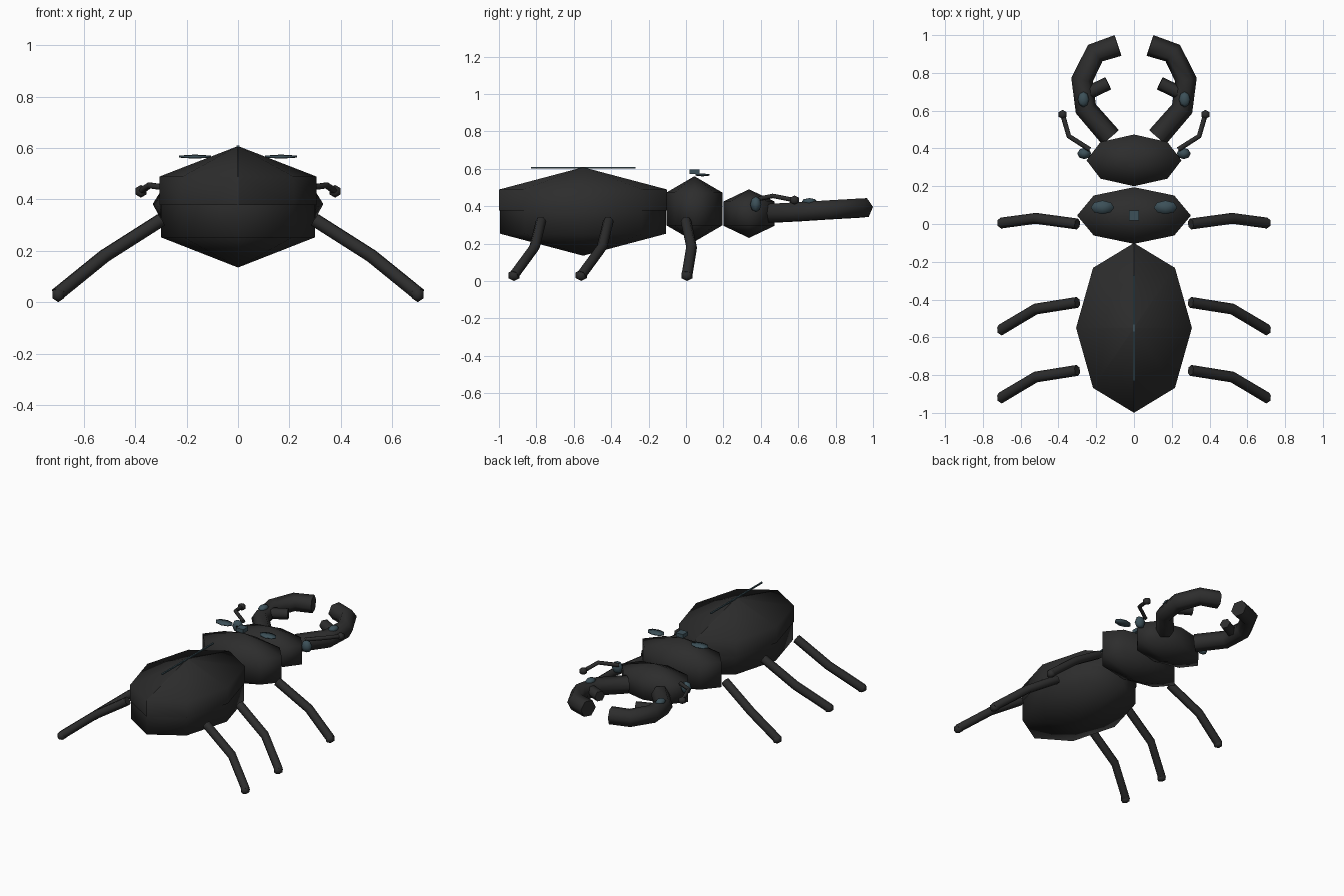
import bpy, bmesh
from mathutils import Vector

cube = bpy.data.objects.get("Cube")
if cube:
    bpy.data.objects.remove(cube, do_unlink=True)


def material(name, rgb):
    m = bpy.data.materials.new(name)
    m.use_nodes = True
    m.diffuse_color = (*rgb, 1)
    bsdf = next(n for n in m.node_tree.nodes if n.type == "BSDF_PRINCIPLED")
    bsdf.inputs["Base Color"].default_value = (*rgb, 1)
    return m


SHELL = material("black shell", (0.026, 0.026, 0.026))
SHEEN = material("slate blue", (0.045, 0.08, 0.098))


def add_mesh(name, bm, mat, smooth=True):
    bmesh.ops.recalc_face_normals(bm, faces=bm.faces)
    me = bpy.data.meshes.new(name)
    bm.to_mesh(me)
    bm.free()
    for p in me.polygons:
        p.use_smooth = smooth
    me.materials.append(mat)
    ob = bpy.data.objects.new(name, me)
    bpy.context.collection.objects.link(ob)
    return ob


def ball(name, centre, radii, mat=SHELL, segments=8, rings=3, cuts=()):
    """Low-poly ellipsoid; every cut (point, normal) removes its positive side."""
    bm = bmesh.new()
    bmesh.ops.create_uvsphere(bm, u_segments=segments, v_segments=rings, radius=1)
    for v in bm.verts:
        v.co = Vector(a * r + c for a, r, c in zip(v.co, radii, centre))
    for point, normal in cuts:
        bmesh.ops.bisect_plane(bm, geom=bm.verts[:] + bm.edges[:] + bm.faces[:],
                               plane_co=point, plane_no=normal, clear_outer=True)
    return add_mesh(name, bm, mat)


def box(name, centre, size, mat):
    bm = bmesh.new()
    bmesh.ops.create_cube(bm, size=1)
    for v in bm.verts:
        v.co = Vector(a * s + c for a, s, c in zip(v.co, size, centre))
    return add_mesh(name, bm, mat, smooth=False)


def tube(name, points, radius):
    """Six-sided capped tube along a polyline."""
    cu = bpy.data.curves.new(name, "CURVE")
    cu.dimensions = "3D"
    cu.bevel_depth = radius
    cu.bevel_resolution = 1
    cu.use_fill_caps = True
    sp = cu.splines.new("POLY")
    sp.points.add(len(points) - 1)
    for p, co in zip(sp.points, points):
        p.co = (*co, 1)
    cu.materials.append(SHELL)
    ob = bpy.data.objects.new(name, cu)
    bpy.context.collection.objects.link(ob)
    bpy.ops.object.select_all(action="DESELECT")
    ob.select_set(True)
    bpy.context.view_layer.objects.active = ob
    bpy.ops.object.convert(target="MESH")
    bpy.ops.object.shade_smooth_by_angle(angle=1.1)
    return ob


# Body segments
ball("abdomen", (0, -0.55, 0.37), (0.346, 0.512, 0.235))
ball("thorax", (0, 0.045, 0.385), (0.348, 0.173, 0.175))
ball("head", (0, 0.337, 0.36), (0.29, 0.158, 0.13))

# Back seam and thorax plate
box("wing_seam", (0, -0.55, 0.606), (0.01, 0.56, 0.008), SHEEN)
box("thorax_plate", (0, 0.045, 0.584), (0.055, 0.055, 0.026), SHEEN)

LEGS = {"front": (0.0, 0.03, 0.005),
        "middle": (-0.415, -0.45, -0.56),
        "rear": (-0.775, -0.81, -0.92)}

for side, s in (("left", 1), ("right", -1)):
    def flip(points):
        return [(s * x, y, z) for x, y, z in points]

    # Wing case: one quarter of a slightly larger shell
    ball(side + "_wing_case", (0, -0.55, 0.37), (0.354, 0.519, 0.238),
         cuts=[((0, 0, 0.378), (0, 0, -1)), ((0.001 * s, 0, 0), (-s, 0, 0))])

    # Legs and feet
    for name, (hip, knee, foot) in LEGS.items():
        tube(f"{side}_{name}_leg",
             flip([(0.3, hip, 0.32), (0.52, knee, 0.18), (0.705, foot, 0.03)]), 0.029)
        ball(f"{side}_{name}_foot", (s * 0.7, foot, 0.03), (0.03, 0.035, 0.03), segments=6)

    # Mandible with inner tooth
    tube(side + "_mandible",
         flip([(0.125, 0.46, 0.362), (0.255, 0.61, 0.37), (0.275, 0.765, 0.38),
               (0.205, 0.905, 0.388), (0.085, 0.945, 0.39)]), 0.058)
    tube(side + "_mandible_tooth",
         flip([(0.25, 0.69, 0.38), (0.137, 0.745, 0.385)]), 0.036)

    # Antenna with club
    tube(side + "_antenna",
         flip([(0.235, 0.395, 0.44), (0.345, 0.465, 0.455), (0.378, 0.58, 0.432)]), 0.013)
    ball(side + "_antenna_club", (s * 0.378, 0.58, 0.432), (0.028, 0.028, 0.025), segments=6)

    # Eye and glossy spots
    ball(side + "_eye", (s * 0.263, 0.373, 0.41), (0.037, 0.03, 0.042), SHEEN, rings=4)
    ball(side + "_mandible_spot", (s * 0.268, 0.66, 0.425), (0.03, 0.042, 0.018), SHEEN, rings=4)
    ball(side + "_thorax_spot", (s * 0.167, 0.088, 0.567), (0.072, 0.042, 0.008), SHEEN)
